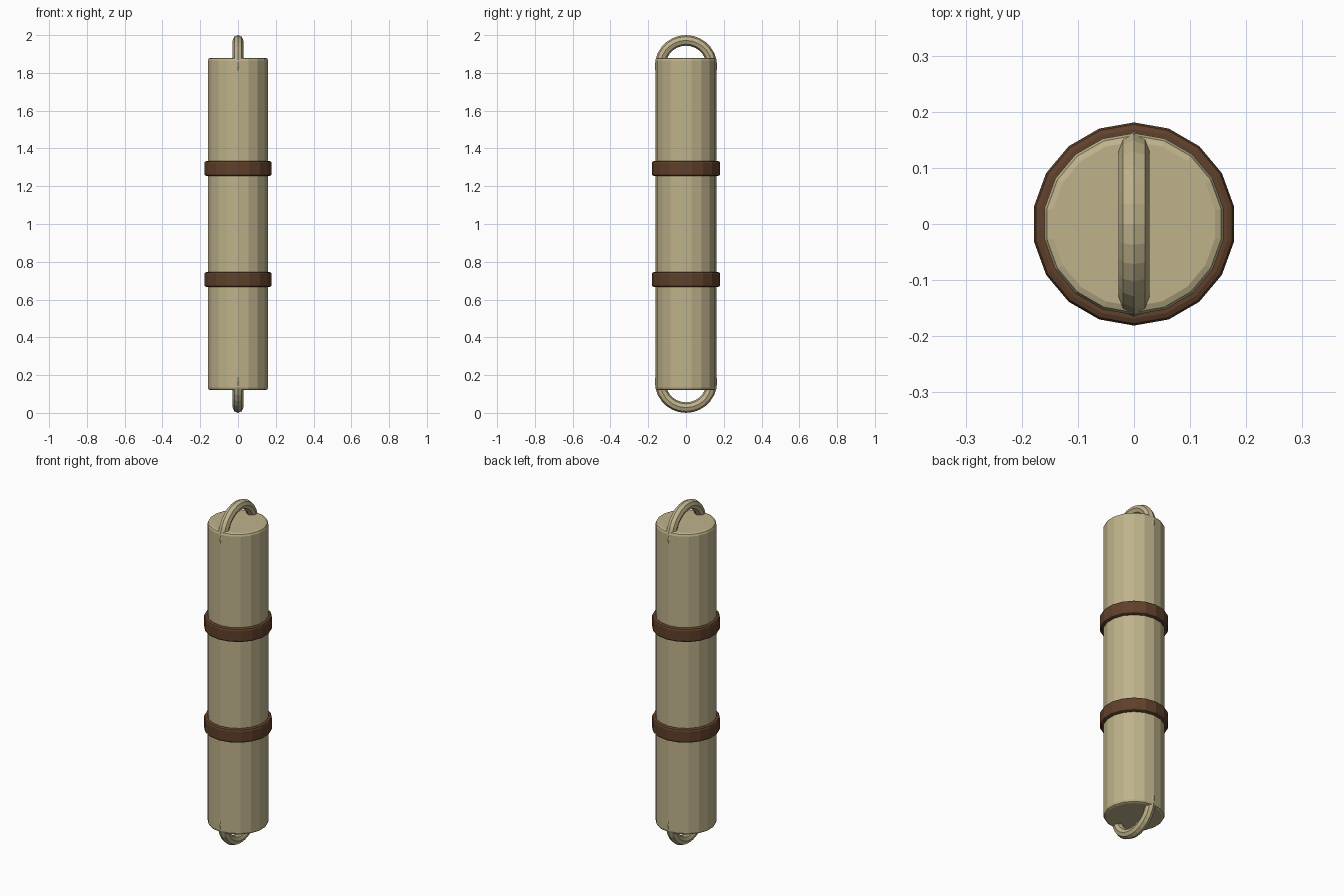
import bpy
from math import pi

if "Cube" in bpy.data.objects:
    bpy.data.objects.remove(bpy.data.objects["Cube"])


def material(name, color):
    m = bpy.data.materials.new(name)
    m.diffuse_color = (*color, 1)
    m.use_nodes = True
    m.node_tree.nodes["Principled BSDF"].inputs["Base Color"].default_value = m.diffuse_color
    return m


cloth = material("tan_cloth", (0.52, 0.45, 0.26))
leather = material("brown_leather", (0.115, 0.052, 0.024))


def drum(name, radius, z0, z1, bevel, segments, mat):
    # 18-sided cylinder with a corner on the y axis and rounded rims
    bpy.ops.mesh.primitive_cylinder_add(
        vertices=18, radius=radius, depth=z1 - z0, location=(0, 0, (z0 + z1) / 2))
    ob = bpy.context.object
    ob.name = name
    ob.data.materials.append(mat)
    mod = ob.modifiers.new("rim", 'BEVEL')
    mod.width = bevel
    mod.segments = segments
    mod.limit_method = 'ANGLE'
    mod.angle_limit = 1.0
    return ob


def loop(name, z, mat):
    # upright ring, half sunk into the end of the roll
    bpy.ops.mesh.primitive_torus_add(
        major_radius=0.137, minor_radius=0.028, major_segments=28,
        minor_segments=8, location=(0, 0, z), rotation=(0, pi / 2, 0))
    ob = bpy.context.object
    ob.name = name
    ob.data.materials.append(mat)
    return ob


# Main roll
drum("roll_body", 0.162, 0.12, 1.88, 0.015, 2, cloth)

# Straps and end loops, mirrored about mid height
for side, s in (("upper", 1), ("lower", -1)):
    zc = 1 + s * 0.294
    drum(side + "_strap", 0.181, zc - 0.04, zc + 0.04, 0.012, 2, leather)
    loop(side + "_loop", 1 + s * 0.835, cloth)
